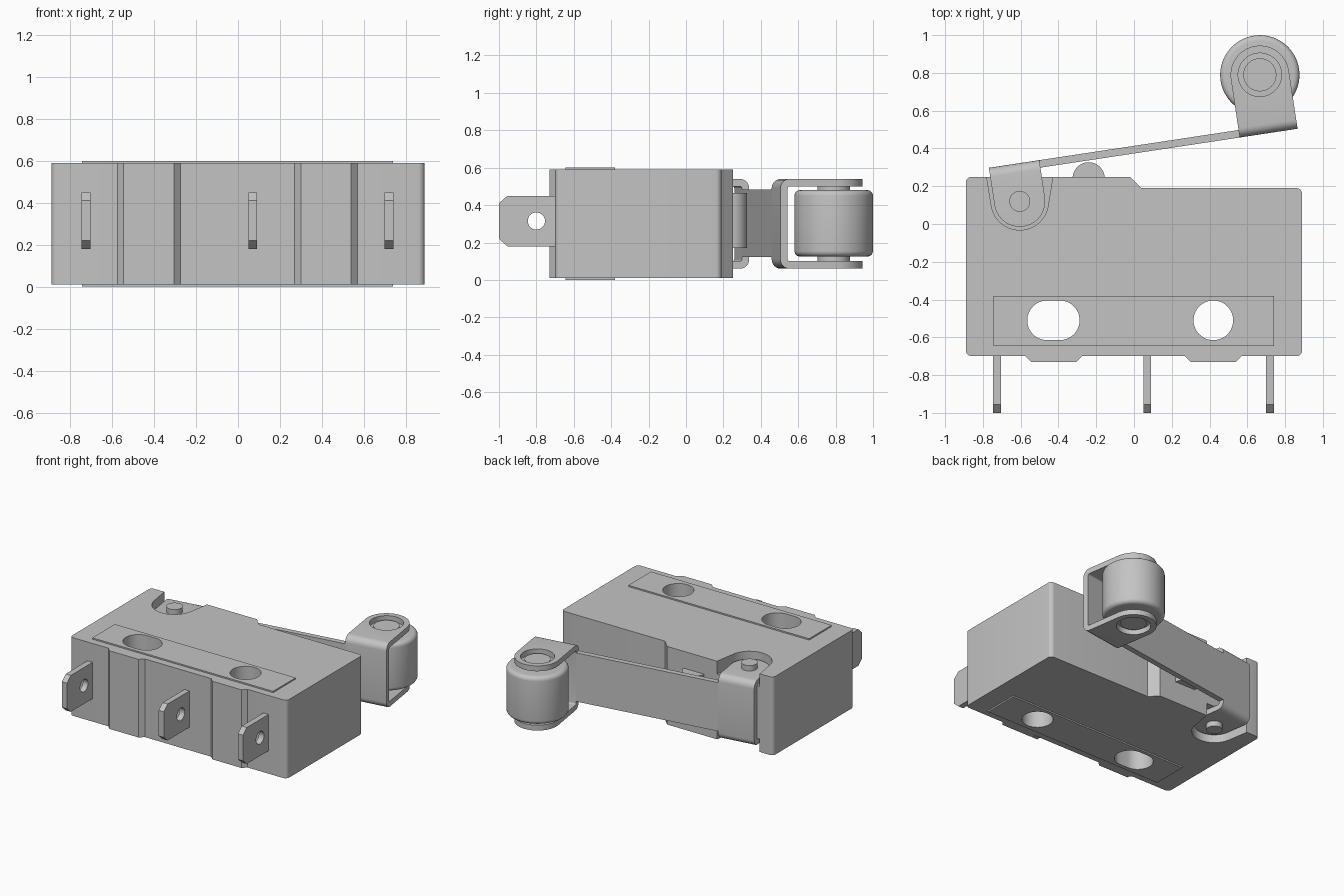
import bpy, bmesh
from math import sin, cos, radians, pi

if "Cube" in bpy.data.objects:
    bpy.data.objects.remove(bpy.data.objects["Cube"])

grey = bpy.data.materials.new("plain grey")
grey.diffuse_color = (0.55, 0.55, 0.55, 1)
grey.use_nodes = True
grey.node_tree.nodes["Principled BSDF"].inputs["Base Color"].default_value = grey.diffuse_color

PIVOT, TILT = (-0.605, 0.12, 0), radians(8.6)   # lever frame: u along arm, v across
MID = 0.30                                      # mid height of the switch


def arc(cx, cy, r, a0, a1, n=6):
    return [(cx + r * cos(radians(a0 + (a1 - a0) * i / n)),
             cy + r * sin(radians(a0 + (a1 - a0) * i / n))) for i in range(n + 1)]


def circle(cx, cy, r, n=48):
    return arc(cx, cy, r, 0, 360, n)[:-1]


def finish(name, bm):
    bmesh.ops.recalc_face_normals(bm, faces=bm.faces)
    me = bpy.data.meshes.new(name)
    bm.to_mesh(me)
    bm.free()
    me.materials.append(grey)
    ob = bpy.data.objects.new(name, me)
    bpy.context.collection.objects.link(ob)
    return ob


def prism(name, pts, lo, hi, axis='z'):
    """Extrude an xy profile along z, or a yz profile along x."""
    bm = bmesh.new()
    place = (lambda a, b, h: (a, b, h)) if axis == 'z' else (lambda a, b, h: (h, a, b))
    low = [bm.verts.new(place(a, b, lo)) for a, b in pts]
    top = [bm.verts.new(place(a, b, hi)) for a, b in pts]
    bm.faces.new(low[::-1])
    bm.faces.new(top)
    for i in range(len(pts)):
        j = (i + 1) % len(pts)
        bm.faces.new((low[i], low[j], top[j], top[i]))
    return finish(name, bm)


def lathe(name, profile, cx, cy, n=64):
    bm = bmesh.new()
    vs = [bm.verts.new((cx + r, cy, z)) for r, z in profile]
    es = [bm.edges.new(p) for p in zip(vs, vs[1:])]
    bmesh.ops.spin(bm, geom=vs + es, cent=(cx, cy, 0), axis=(0, 0, 1),
                   angle=2 * pi, steps=n, use_duplicate=False)
    bmesh.ops.remove_doubles(bm, verts=bm.verts, dist=1e-5)
    return finish(name, bm)


def boolean(ob, tool, op='DIFFERENCE'):
    m = ob.modifiers.new("cut", 'BOOLEAN')
    m.operation, m.object, m.solver = op, tool, 'EXACT'
    bpy.context.view_layer.objects.active = ob
    bpy.ops.object.modifier_apply(modifier=m.name)
    bpy.data.objects.remove(tool)


def on_lever(ob):
    ob.location, ob.rotation_euler = PIVOT, (0, 0, TILT)
    return ob


def cut_mount_holes(ob):
    slot = arc(-0.393, -0.51, 0.105, -90, 90, 24) + arc(-0.46, -0.51, 0.105, 90, 270, 24)
    for pts in (slot, circle(0.42, -0.51, 0.105)):
        boolean(ob, prism("cutter", pts, -0.2, 0.8))


# housing with bumps, step, mounting holes and hinge pockets
body = prism("housing",
             arc(-0.86, -0.67, 0.03, 180, 270)
             + [(-0.575, -0.70), (-0.545, -0.73), (-0.305, -0.73), (-0.275, -0.70),
                (0.27, -0.70), (0.30, -0.73), (0.54, -0.73), (0.57, -0.70)]
             + arc(0.86, -0.67, 0.03, 270, 360) + arc(0.86, 0.16, 0.03, 0, 90)
             + [(0.04, 0.19), (-0.02, 0.25)] + arc(-0.86, 0.22, 0.03, 90, 180),
             0.01, 0.59)
cut_mount_holes(body)
pocket = arc(PIVOT[0], PIVOT[1], 0.152, 190, 350, 32) + [(-0.425, 0.28), (-0.785, 0.28)]
for lo, hi in ((-0.1, 0.105), (0.495, 0.7)):
    boolean(body, prism("cutter", pocket, lo, hi))

# thin raised plates on both faces
for name, lo, hi in (("lower_plate", 0.0, 0.01), ("upper_plate", 0.59, 0.60)):
    plate = prism(name, [(-0.745, -0.645), (0.74, -0.645), (0.74, -0.38), (-0.745, -0.38)], lo, hi)
    cut_mount_holes(plate)

# terminals
for i, x in enumerate((-0.725, 0.07, 0.72)):
    t = prism(f"terminal_{i + 1}",
              [(-0.68, 0.18), (-0.955, 0.18), (-1, 0.22), (-1, 0.41), (-0.955, 0.45), (-0.68, 0.45)],
              x - 0.021, x + 0.021, 'x')
    boolean(t, prism("cutter", circle(-0.80, 0.315, 0.046, 32), x - 0.1, x + 0.1, 'x'))

# plunger button and hinge pin
prism("button", circle(-0.24, 0.242, 0.085), 0.17, 0.465)
lathe("hinge_pin", [(0, 0.02), (0.055, 0.02), (0.055, 0.58), (0, 0.58)], PIVOT[0], PIVOT[1])


# folded U brackets: channel cross-section trimmed by a round-ended outline
def bracket(name, v0, d, u0, u1, outline, hole):
    L = 0.8
    sec = ([(L, -0.24)] + arc(0.05, -0.19, 0.05, 270, 180) + arc(0.05, 0.19, 0.05, 180, 90)
           + [(L, 0.24), (L, 0.20)] + arc(0.05, 0.19, 0.01, 90, 180)
           + arc(0.05, -0.19, 0.01, 180, 270) + [(L, -0.20)])
    ob = prism(name, [(v0 + d * w, MID + z) for w, z in sec], u0 - 0.1, u1 + 0.1, 'x')
    boolean(ob, prism("cutter", outline, -0.2, 0.8), 'INTERSECT')
    if hole:
        boolean(ob, prism("cutter", hole, -0.2, 0.8))
    return on_lever(ob)


bracket("hinge_bracket", 0.20, -1, -0.135, 0.135,
        arc(0, 0, 0.135, 180, 360, 32) + [(0.135, 0.3), (-0.135, 0.3)], None)
RU, RV = 1.357, 0.472
bracket("roller_bracket", 0.16, 1, RU - 0.155, RU + 0.155,
        arc(RU, RV, 0.155, 0, 180, 32) + [(RU - 0.155, 0.05), (RU + 0.155, 0.05)],
        circle(RU, RV, 0.115))

# lever arm
on_lever(prism("lever_arm", [(0.13, 0.16), (RU - 0.15, 0.16), (RU - 0.15, 0.20), (0.13, 0.20)],
               0.122, 0.483))

# roller with rounded rims, and its axle
on_lever(lathe("roller", [(0, 0.125)] + arc(0.18, 0.155, 0.03, -90, 0)
               + arc(0.18, 0.45, 0.03, 0, 90) + [(0, 0.48)], RU, RV))
on_lever(lathe("roller_axle", [(0, 0.08), (0.0875, 0.08), (0.0875, 0.52), (0, 0.52)], RU, RV))

# smooth curved faces, keep hard edges
bpy.ops.object.select_all(action='DESELECT')
for ob in bpy.context.scene.objects:
    ob.select_set(True)
    bpy.context.view_layer.objects.active = ob
bpy.ops.object.shade_smooth_by_angle(angle=radians(30))
